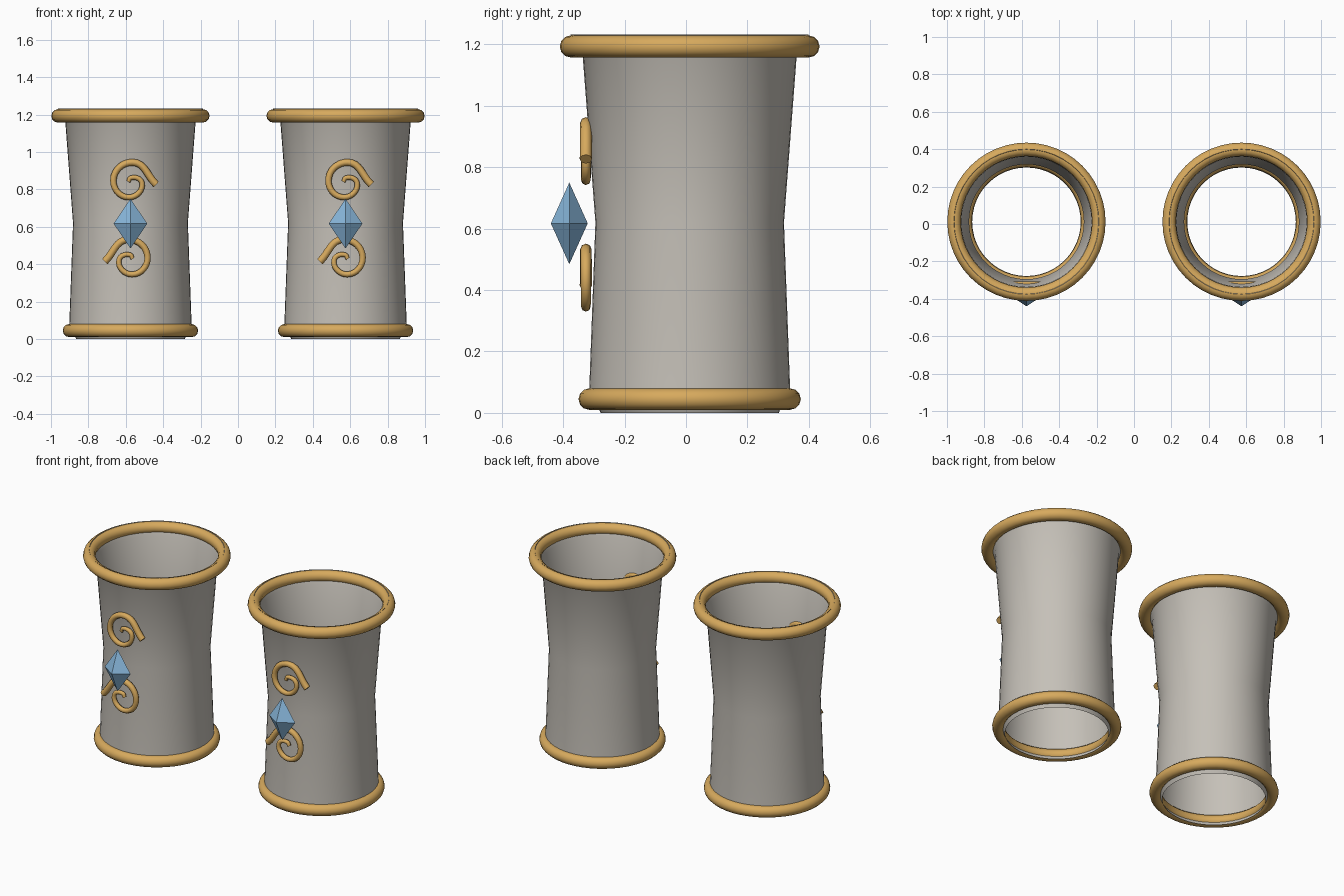
import bpy, bmesh
from math import sin, cos, pi, radians

cube = bpy.data.objects.get("Cube")
if cube:
    bpy.data.objects.remove(cube, do_unlink=True)

CY = 0.012          # depth of the cuff axis
SEGMENTS = 48


def make_material(name, rgb):
    mat = bpy.data.materials.new(name)
    mat.use_nodes = True
    mat.diffuse_color = (*rgb, 1)
    mat.node_tree.nodes["Principled BSDF"].inputs["Base Color"].default_value = (*rgb, 1)
    return mat


grey = make_material("warm_grey", (0.56, 0.53, 0.48))
gold = make_material("gold", (0.68, 0.40, 0.11))
blue = make_material("pale_blue", (0.25, 0.48, 0.72))


def finish(obj, mat, smooth=None):
    obj.data.materials.append(mat)
    if smooth:
        bpy.ops.object.select_all(action="DESELECT")
        obj.select_set(True)
        bpy.context.view_layer.objects.active = obj
        bpy.ops.object.shade_smooth_by_angle(angle=radians(smooth))
    return obj


def add_mesh(name, bm):
    bmesh.ops.recalc_face_normals(bm, faces=bm.faces)
    mesh = bpy.data.meshes.new(name)
    bm.to_mesh(mesh)
    bm.free()
    obj = bpy.data.objects.new(name, mesh)
    bpy.context.collection.objects.link(obj)
    return obj


def wall(name, x):
    # Open sleeve: lip, lower edge, waist, upper edge, flared rim
    profile = [(0.29, 0), (0.327, 0.08), (0.307, 0.62), (0.348, 1.157), (0.388, 1.232)]
    bm = bmesh.new()
    rings = []
    for r, z in profile:
        angles = [2 * pi * i / SEGMENTS for i in range(SEGMENTS)]
        rings.append([bm.verts.new((x + r * cos(a), CY + r * sin(a), z)) for a in angles])
    for low, high in zip(rings, rings[1:]):
        for i in range(SEGMENTS):
            j = (i + 1) % SEGMENTS
            bm.faces.new((low[i], low[j], high[j], high[i]))
    finish(add_mesh(name, bm), grey, 25)


def ring(name, x, z, major, minor):
    bpy.ops.mesh.primitive_torus_add(location=(x, CY, z), major_radius=major, minor_radius=minor,
                                     major_segments=SEGMENTS, minor_segments=12)
    obj = bpy.context.object
    obj.name = name
    finish(obj, gold, 40)


def gem(name, x):
    # Stretched four-sided double pyramid
    bm = bmesh.new()
    c = (x, -0.38, 0.617)
    sx, sy, sz = 0.09, 0.06, 0.133
    belt = [bm.verts.new((c[0] + dx * sx, c[1] + dy * sy, c[2]))
            for dx, dy in ((1, 0), (0, 1), (-1, 0), (0, -1))]
    for s in (1, -1):
        tip = bm.verts.new((c[0], c[1], c[2] + s * sz))
        for i in range(4):
            bm.faces.new((belt[i], belt[(i + 1) % 4], tip))
    finish(add_mesh(name, bm), blue)


def scroll(name, x, z, side):
    # Tapered spiral tube, wound inwards a quarter turn at a time
    radii = [0.138, 0.105, 0.092, 0.083, 0.062, 0.022, 0.012]
    curve = bpy.data.curves.new(name, "CURVE")
    curve.dimensions = "3D"
    curve.bevel_depth = 0.02
    curve.bevel_resolution = 2
    curve.resolution_u = 8
    curve.use_fill_caps = True
    spline = curve.splines.new("BEZIER")
    spline.bezier_points.add(len(radii) - 1)
    for i, (p, r) in enumerate(zip(spline.bezier_points, radii)):
        a = i * pi / 2 - 0.1
        p.co = (x + side * r * cos(a), -0.326, z + r * sin(a))
        p.handle_left_type = p.handle_right_type = "AUTO"
        p.radius = 1 - 0.45 * i / (len(radii) - 1)
    temp = bpy.data.objects.new(name + "_path", curve)
    bpy.context.collection.objects.link(temp)
    bpy.context.view_layer.update()
    mesh = bpy.data.meshes.new_from_object(temp.evaluated_get(bpy.context.evaluated_depsgraph_get()))
    bpy.data.objects.remove(temp, do_unlink=True)
    obj = bpy.data.objects.new(name, mesh)
    bpy.context.collection.objects.link(obj)
    mesh.materials.clear()
    finish(obj, gold, 50)


# Two identical cuffs side by side
for label, x in (("right", -0.575), ("left", 0.575)):
    wall(label + "_cuff_wall", x)
    ring(label + "_top_ring", x, 1.193, 0.387, 0.036)
    ring(label + "_bottom_ring", x, 0.045, 0.327, 0.035)
    gem(label + "_gem", x)
    scroll(label + "_upper_scroll", x, 0.84, 1)
    scroll(label + "_lower_scroll", x, 0.428, -1)
